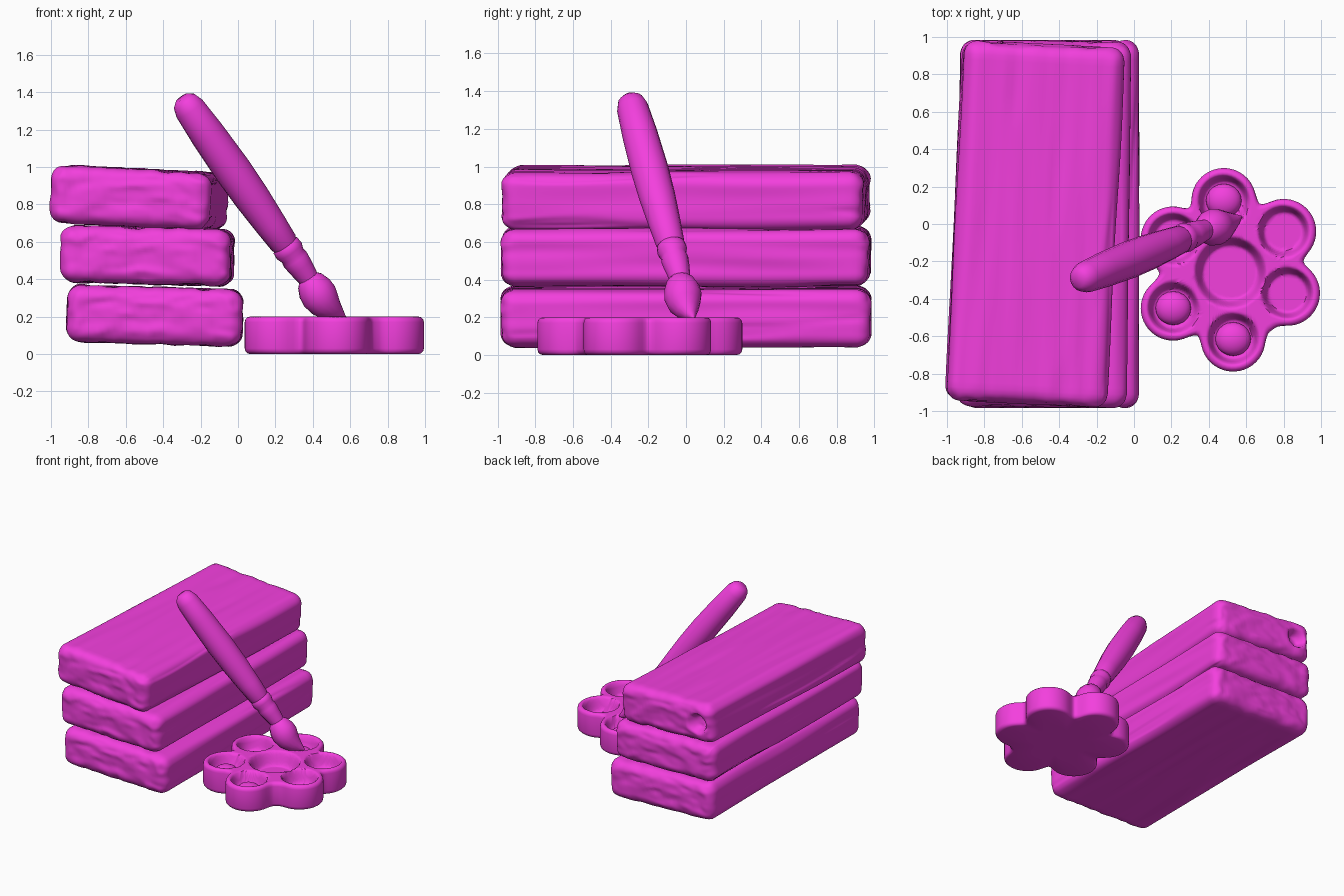
import bpy, bmesh, math
from mathutils import Vector, Euler, noise

if "Cube" in bpy.data.objects:
    bpy.data.objects.remove(bpy.data.objects["Cube"])

mat = bpy.data.materials.new("magenta")
mat.diffuse_color = (0.9, 0.05, 0.73, 1)
mat.use_nodes = True
mat.node_tree.nodes["Principled BSDF"].inputs["Base Color"].default_value = mat.diffuse_color


def finish(bm, name, angle=60):
    bmesh.ops.recalc_face_normals(bm, faces=bm.faces)
    me = bpy.data.meshes.new(name)
    bm.to_mesh(me)
    bm.free()
    ob = bpy.data.objects.new(name, me)
    me.materials.append(mat)
    bpy.context.collection.objects.link(ob)
    bpy.ops.object.select_all(action='DESELECT')
    ob.select_set(True)
    bpy.context.view_layer.objects.active = ob
    bpy.ops.object.shade_smooth_by_angle(angle=math.radians(angle))
    return ob


def loft(bm, rings):
    """Skin a list of equal-length point rings; one-point rings close the ends."""
    rows = [[bm.verts.new(p) for p in ring] for ring in rings]
    for a, b in zip(rows, rows[1:]):
        n = max(len(a), len(b))
        for i in range(n):
            j = (i + 1) % n
            if len(a) == 1:
                bm.faces.new((a[0], b[i], b[j]))
            elif len(b) == 1:
                bm.faces.new((a[i], b[0], a[j]))
            else:
                bm.faces.new((a[i], b[i], b[j], a[j]))


def smoothstep(a, b, x):
    t = min(1, max(0, (x - a) / (b - a)))
    return t * t * (3 - 2 * t)


# Rounded planks with long grain, end rings and an optional knot hole
def plank(name, loc, size, tilt, yaw, seed, knot=False):
    half = Vector(size) / 2
    r = 0.075
    bm = bmesh.new()
    bmesh.ops.create_cube(bm, size=2)
    bmesh.ops.subdivide_edges(bm, edges=bm.edges[:], cuts=39, use_grid_fill=True)
    for v in bm.verts:
        p = Vector([half[i] * math.sin(math.pi / 2 * v.co[i]) for i in range(3)])
        inner = Vector([max(r - half[i], min(half[i] - r, p[i])) for i in range(3)])
        n = (p - inner).normalized()
        p = inner + n * r
        grain = noise.noise(Vector((p.x * 13 + seed, p.y * 1.2, p.z * 13)))
        crack = smoothstep(0.3, 0.5, noise.noise(Vector((p.x * 9, p.y * 0.8 + seed, p.z * 9 + 5))))
        rings = math.sin(45 * math.hypot(p.x * 0.6, p.z + 0.12) + 3 * grain)
        end = abs(n.y)
        d = (1 - end) * (0.008 * grain - 0.008 * crack) + end * 0.005 * (rings - 1)
        p += n * d
        if knot and n.y > 0.3:
            p.y -= 0.07 * (1 - smoothstep(0.04, 0.085, math.hypot(p.x + 0.3, p.z)))
        v.co = p
    ob = finish(bm, name)
    ob.location = loc
    ob.rotation_euler = Euler((0, tilt, yaw))


plank("bottom_plank", (-0.445, 0, 0.205), (0.94, 1.97, 0.305), 0.03, 0.0, 1)
plank("middle_plank", (-0.485, 0, 0.525), (0.91, 1.96, 0.305), 0.025, -0.012, 7)
plank("top_plank", (-0.53, 0, 0.835), (0.86, 1.93, 0.31), 0.05, -0.05, 13, knot=True)

# Flower-shaped palette: polar height field with seven wells
centre = Vector((0.52, -0.25))
lobes = [Vector(p) for p in ((0.48, 0.125), (0.80, -0.04), (0.82, -0.37),
                             (0.53, -0.615), (0.21, -0.45), (0.21, -0.08))]
wells = [(p, 0.14) for p in lobes] + [(Vector((0.515, -0.26)), 0.195)]


def outline(t):
    d = Vector((math.cos(t), math.sin(t)))
    best = 0.385
    for p in lobes:
        rel = p - centre
        b = rel.dot(d)
        disc = b * b - rel.length_squared + 0.175 ** 2
        if disc > 0:
            best = max(best, b + math.sqrt(disc))
    return best


def height(p):
    z = 0.2
    for c, r in wells:
        z = min(z, 0.09 + 0.11 * smoothstep(r * 0.72, r, (p - c).length))
    return z


SEG = 144
angles = [2 * math.pi * i / SEG for i in range(SEG)]
radii = [sum(outline(t + k * 0.03) for k in range(-2, 3)) / 5 for t in angles]


def palette_ring(scale, inset, z=None):
    ring = []
    for t, R in zip(angles, radii):
        p = centre + Vector((math.cos(t), math.sin(t))) * (R - inset) * scale
        ring.append((p.x, p.y, height(p) if z is None else z))
    return ring


rings = [[(centre.x, centre.y, 0.09)]]
rings += [palette_ring(k / 44, 0.03) for k in range(1, 45)]
for a in (30, 60, 90):
    a = math.radians(a)
    rings.append(palette_ring(1, 0.03 * (1 - math.sin(a)), 0.17 + 0.03 * math.cos(a)))
for a in (0, 30, 60, 90):
    a = math.radians(a)
    rings.append(palette_ring(1, 0.03 * (1 - math.cos(a)), 0.03 - 0.03 * math.sin(a)))
rings += [palette_ring(0.5, 0.03, 0), [(centre.x, centre.y, 0)]]
bm = bmesh.new()
loft(bm, rings)
finish(bm, "palette")

# Paint blobs sitting in some of the wells
for i in (0, 3, 4):
    bm = bmesh.new()
    bmesh.ops.create_uvsphere(bm, u_segments=20, v_segments=12, radius=1)
    for v in bm.verts:
        v.co = Vector((v.co.x * 0.095, v.co.y * 0.09, v.co.z * 0.06))
    blob = finish(bm, f"paint_blob_{i}")
    blob.location = (lobes[i].x, lobes[i].y, 0.1)


# Brush parts: round sections (x, y, z, radius) swept along the leaning axis
def sweep(name, pts, sides=16):
    co = [Vector(p[:3]) for p in pts]
    rings = [[co[0]]]
    for i, p in enumerate(pts):
        d = co[min(i + 1, len(co) - 1)] - co[max(i - 1, 0)]
        q = d.to_track_quat('Z', 'Y')
        rings.append([co[i] + q @ Vector((math.cos(2 * math.pi * k / sides) * p[3],
                                          math.sin(2 * math.pi * k / sides) * p[3], 0))
                      for k in range(sides)])
    rings.append([co[-1]])
    bm = bmesh.new()
    loft(bm, rings)
    finish(bm, name, 50)


top, low = Vector((-0.30, -0.30, 1.37)), Vector((0.38, -0.03, 0.40))


def along(*stations):
    return [(*top.lerp(low, t), r) for t, r in stations]


sweep("brush_handle", along((0, 0.04), (0.02, 0.068), (0.06, 0.084), (0.2, 0.094), (0.4, 0.1),
                            (0.55, 0.096), (0.7, 0.085), (0.8, 0.076), (0.83, 0.06)))
sweep("brush_ferrule", along((0.80, 0.06), (0.815, 0.077), (0.845, 0.08), (0.87, 0.068),
                             (0.89, 0.073), (0.93, 0.068), (1.0, 0.055), (1.03, 0.05)))
sweep("brush_bristles", [(0.365, -0.035, 0.42, 0.04), (0.385, -0.03, 0.39, 0.075),
                         (0.41, -0.022, 0.35, 0.095), (0.435, -0.016, 0.31, 0.1),
                         (0.465, -0.008, 0.27, 0.088), (0.505, 0.008, 0.235, 0.062),
                         (0.545, 0.025, 0.21, 0.032), (0.575, 0.04, 0.195, 0.005)])
